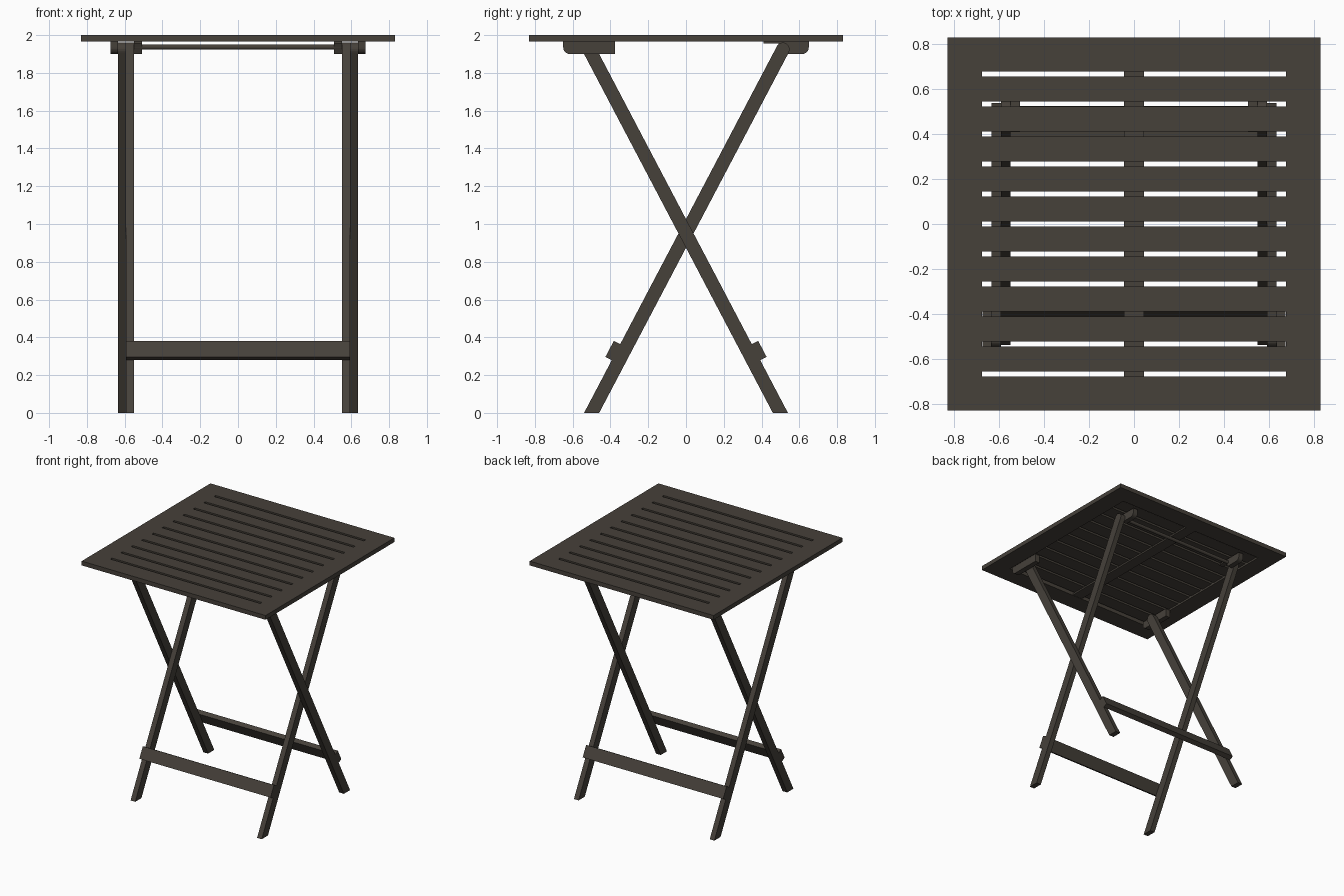
import bpy, bmesh, math
from mathutils import Vector

if "Cube" in bpy.data.objects:
    bpy.data.objects.remove(bpy.data.objects["Cube"])

wood = bpy.data.materials.new("dark brown wood")
wood.diffuse_color = (0.061, 0.052, 0.042, 1)
wood.use_nodes = True
wood.node_tree.nodes["Principled BSDF"].inputs["Base Color"].default_value = wood.diffuse_color


def finish(bm, name):
    bmesh.ops.recalc_face_normals(bm, faces=bm.faces[:])
    me = bpy.data.meshes.new(name)
    bm.to_mesh(me)
    bm.free()
    me.materials.append(wood)
    ob = bpy.data.objects.new(name, me)
    bpy.context.collection.objects.link(ob)
    return ob


def extrude_x(name, profile, x0, x1):
    """Extrude a (y, z) outline along x."""
    bm = bmesh.new()
    face = bm.faces.new([bm.verts.new((x0, y, z)) for y, z in profile])
    ext = bmesh.ops.extrude_face_region(bm, geom=[face])
    verts = [g for g in ext["geom"] if isinstance(g, bmesh.types.BMVert)]
    bmesh.ops.translate(bm, verts=verts, vec=(x1 - x0, 0, 0))
    return finish(bm, name)


def box(name, x0, x1, y0, y1, z0, z1):
    return extrude_x(name, [(y0, z0), (y1, z0), (y1, z1), (y0, z1)], x0, x1)


# Table top: outer frame, thinner slats and a central batten below them
TOP, UNDER, EDGE, INNER = 2.0, 1.965, 0.83, 0.677
PITCH, GAP = 0.1337, 0.021
rail = 5 * PITCH + GAP / 2
for s, side in ((-1, "front"), (1, "back")):
    y0, y1 = sorted((s * rail, s * EDGE))
    box("top_rail_" + side, -EDGE, EDGE, y0, y1, UNDER, TOP)
for s, side in ((-1, "left"), (1, "right")):
    x0, x1 = sorted((s * INNER, s * EDGE))
    box("top_stile_" + side, x0, x1, -rail, rail, UNDER, TOP)
for k in range(-5, 5):
    box("slat", -INNER, INNER, k * PITCH + GAP / 2, (k + 1) * PITCH - GAP / 2, 1.98, TOP)
box("centre_batten", -0.045, 0.045, -rail, rail, 1.967, 1.98)

# Crossed legs: s = 1 stands at the front and leans back, s = -1 is its mirror
SLOPE, MID, HALF = 0.526, 0.95, 0.04
angle = math.atan(SLOPE)
along = Vector((math.sin(angle), math.cos(angle)))
out = Vector((-math.cos(angle), math.sin(angle)))
radius = HALF * math.cos(angle)
pivot = Vector(((1.925 - MID) * SLOPE, 1.925))


def leg_profile(s):
    foot = -MID * SLOPE
    pts = [(foot + HALF, 0), (foot - HALF, 0)]
    for i in range(13):
        a = math.pi * i / 12
        p = pivot + radius * (out * math.cos(a) + along * math.sin(a))
        pts.append((p.x, p.y))
    return [(s * y, z) for y, z in pts]


def crossbar_profile(s):
    base = Vector(((0.33 - MID) * SLOPE, 0.33)) + out * radius
    base += along * (0.318 - base.y)
    corners = [base - along * 0.048, base + along * 0.048]
    corners += [corners[1] + out * 0.038, corners[0] + out * 0.038]
    return [(s * p.x, p.y) for p in corners]


def cleat_profile(s, notch):
    """Block under the top with a rounded outer bottom corner."""
    r = 0.035
    pts = [(0.65, UNDER)]
    for i in range(7):
        a = math.pi / 2 * i / 6
        pts.append((0.65 - r + r * math.cos(a), 1.9 + r - r * math.sin(a)))
    if notch:
        pts += [(0.515, 1.9), (0.49, 1.955), (0.41, 1.955), (0.41, UNDER)]
    else:
        pts += [(0.375, 1.9), (0.375, UNDER)]
    return [(s * y, z) for y, z in pts]


for m, side in ((-1, "left"), (1, "right")):
    extrude_x("inner_leg_" + side, leg_profile(1), m * 0.55, m * 0.592)
    extrude_x("outer_leg_" + side, leg_profile(-1), m * 0.592, m * 0.634)
    extrude_x("back_cleat_" + side, cleat_profile(1, True), m * 0.508, m * 0.55)
    extrude_x("front_cleat_" + side, cleat_profile(-1, False), m * 0.634, m * 0.676)
extrude_x("front_crossbar", crossbar_profile(1), -0.592, 0.592)
extrude_x("back_crossbar", crossbar_profile(-1), -0.634, 0.634)

# Round rod joining the back leg tops
rod = [(pivot.x + 0.014 * math.cos(i * math.pi / 8), 1.937 + 0.014 * math.sin(i * math.pi / 8))
       for i in range(16)]
ob = extrude_x("pivot_rod", rod, -0.55, 0.55)
bpy.context.view_layer.objects.active = ob
ob.select_set(True)
bpy.ops.object.shade_smooth_by_angle()
